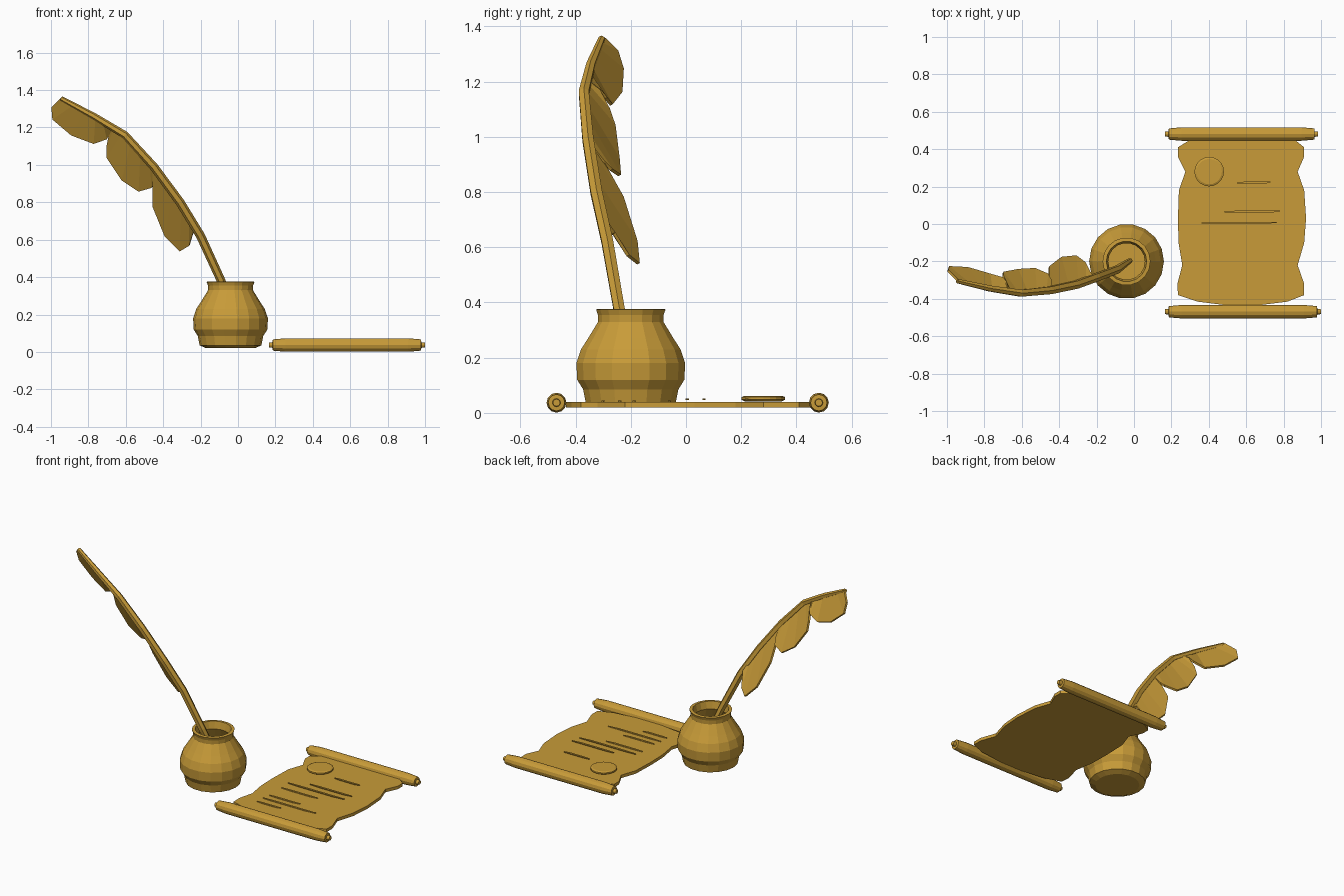
import bpy, bmesh, math
from mathutils import Vector, Matrix

if "Cube" in bpy.data.objects:
    bpy.data.objects.remove(bpy.data.objects["Cube"])

gold = bpy.data.materials.new("gold")
gold.diffuse_color = (0.58, 0.33, 0.04, 1)
gold.use_nodes = True
gold.node_tree.nodes["Principled BSDF"].inputs["Base Color"].default_value = gold.diffuse_color


def make(name, verts, faces, thickness=0):
    me = bpy.data.meshes.new(name)
    me.from_pydata([tuple(v) for v in verts], [], faces)
    bm = bmesh.new()
    bm.from_mesh(me)
    bmesh.ops.recalc_face_normals(bm, faces=bm.faces)
    bm.to_mesh(me)
    bm.free()
    me.materials.append(gold)
    ob = bpy.data.objects.new(name, me)
    bpy.context.collection.objects.link(ob)
    if thickness:
        mod = ob.modifiers.new("thickness", 'SOLIDIFY')
        mod.thickness = thickness
        mod.offset = 0
    return ob


def skin(name, rings):
    """Closed tube through rings of equal length, capped at both ends."""
    n = len(rings[0])
    verts = [v for r in rings for v in r]
    faces = [(i * n + j, i * n + (j + 1) % n, (i + 1) * n + (j + 1) % n, (i + 1) * n + j)
             for i in range(len(rings) - 1) for j in range(n)]
    faces += [tuple(range(n)), tuple(range(len(verts) - n, len(verts)))]
    return make(name, verts, faces)


def lathe(name, profile, segs, matrix):
    """Revolve (radius, height) points about local z."""
    ang = [2 * math.pi * k / segs for k in range(segs)]
    return skin(name, [[matrix @ Vector((r * math.cos(a), r * math.sin(a), h)) for a in ang]
                       for r, h in profile])


def strip(name, pairs, thickness):
    """Sheet between two matching edges."""
    verts = [p for pair in pairs for p in pair]
    faces = [(2 * i, 2 * i + 1, 2 * i + 3, 2 * i + 2) for i in range(len(pairs) - 1)]
    return make(name, verts, faces, thickness)


# Ink pot: outer wall, rim, hollow inside
lathe("ink_pot", [(0.13, 0.02), (0.165, 0.035), (0.175, 0.085), (0.197, 0.12), (0.2, 0.18),
                  (0.183, 0.23), (0.157, 0.27), (0.12, 0.33), (0.121, 0.355), (0.128, 0.375),
                  (0.108, 0.377), (0.098, 0.33), (0.13, 0.27), (0.165, 0.2), (0.16, 0.12),
                  (0.11, 0.07)], 18, Matrix.Translation((-0.04, -0.2, 0)))

# Quill shaft: tapered six-sided tube along a bent path
path = [Vector(p) for p in [(-0.02, -0.195, 0.2), (-0.09, -0.243, 0.38), (-0.2, -0.285, 0.62),
                            (-0.31, -0.325, 0.8), (-0.45, -0.355, 0.99), (-0.605, -0.37, 1.16),
                            (-0.77, -0.345, 1.26), (-0.945, -0.305, 1.355)]]
radii = [0.014, 0.023, 0.024, 0.024, 0.023, 0.021, 0.018, 0.013]
rings = []
for i, p in enumerate(path):
    t = (path[min(i + 1, len(path) - 1)] - path[max(i - 1, 0)]).normalized()
    u = t.cross(Vector((0, 1, 0))).normalized()
    w = t.cross(u)
    rings.append([p + radii[i] * (u * math.cos(k * math.pi / 3) + w * math.sin(k * math.pi / 3))
                  for k in range(6)])
skin("quill_shaft", rings)


def on_shaft(x):
    for a, b in zip(path, path[1:]):
        if b.x <= x <= a.x:
            return a.lerp(b, (x - a.x) / (b.x - a.x))
    return path[-1]


# Feather lobes: shaft x, then outer edge point
lobes = {
    "lower": [(-0.21, -0.235, -0.26, 0.65), (-0.26, -0.26, -0.21, 0.57), (-0.3, -0.31, -0.172, 0.54),
              (-0.35, -0.39, -0.18, 0.62), (-0.42, -0.455, -0.23, 0.78),
              (-0.45, -0.455, -0.28, 0.87), (-0.46, -0.45, -0.31, 0.93)],
    "middle": [(-0.44, -0.445, -0.30, 0.91), (-0.47, -0.46, -0.27, 0.88), (-0.52, -0.53, -0.24, 0.86),
               (-0.57, -0.62, -0.245, 0.92), (-0.62, -0.70, -0.26, 1.04),
               (-0.66, -0.70, -0.28, 1.10), (-0.68, -0.685, -0.315, 1.17)],
    "upper": [(-0.67, -0.685, -0.31, 1.165), (-0.72, -0.70, -0.29, 1.14), (-0.76, -0.77, -0.27, 1.115),
              (-0.82, -0.89, -0.235, 1.16), (-0.88, -0.99, -0.23, 1.245),
              (-0.92, -0.995, -0.25, 1.31), (-0.945, -0.95, -0.295, 1.355)],
}
for label, rows in lobes.items():
    strip("feather_" + label, [(on_shaft(r[0]), Vector(r[1:])) for r in rows], 0.012)

# Parchment with wavy torn sides: y, left x, right x
rows = [(-0.435, 0.5, 0.66), (-0.415, 0.34, 0.82), (-0.38, 0.235, 0.91), (-0.32, 0.232, 0.91),
        (-0.22, 0.258, 0.875), (-0.1, 0.238, 0.91), (0.03, 0.235, 0.92), (0.18, 0.24, 0.91),
        (0.28, 0.275, 0.875), (0.36, 0.235, 0.91), (0.41, 0.235, 0.91), (0.45, 0.3, 0.86)]
strip("parchment", [((a, y, 0.03), (b, y, 0.03)) for y, a, b in rows], 0.02)

# Rollers with small end pins
for name, y, x0, x1 in [("front_roller", -0.469, 0.165, 1.0), ("back_roller", 0.481, 0.165, 0.985)]:
    prof = [(0.013, 0), (0.015, 0.02), (0.03, 0.021), (0.036, 0.09)]
    length = x1 - x0
    prof += [(r, length - h) for r, h in reversed(prof)]
    lathe(name, prof, 12, Matrix.Translation((x0, y, 0.037)) @ Matrix.Rotation(math.pi / 2, 4, 'Y'))

# Wax seal
lathe("seal", [(0.068, 0.042), (0.079, 0.048), (0.079, 0.057), (0.068, 0.062)], 20,
      Matrix.Translation((0.402, 0.28, 0)))

# Ink strokes: thin slivers, pointed at the ends
for i, (x0, x1, y) in enumerate([(0.55, 0.73, 0.22), (0.48, 0.78, 0.065), (0.36, 0.765, 0.005),
                                 (0.36, 0.62, -0.06), (0.36, 0.58, -0.187), (0.35, 0.73, -0.24),
                                 (0.35, 0.52, -0.30)]):
    z = 0.05 if i < 3 else 0.042
    q = (x1 - x0) * 0.2
    strip("ink_stroke_%d" % (i + 1),
          [((x0, y - 0.002, z), (x0, y + 0.002, z)), ((x0 + q, y - 0.006, z), (x0 + q, y + 0.006, z)),
           ((x1 - q, y - 0.006, z), (x1 - q, y + 0.006, z)), ((x1, y + 0.002, z), (x1, y + 0.006, z))],
          0.006)
